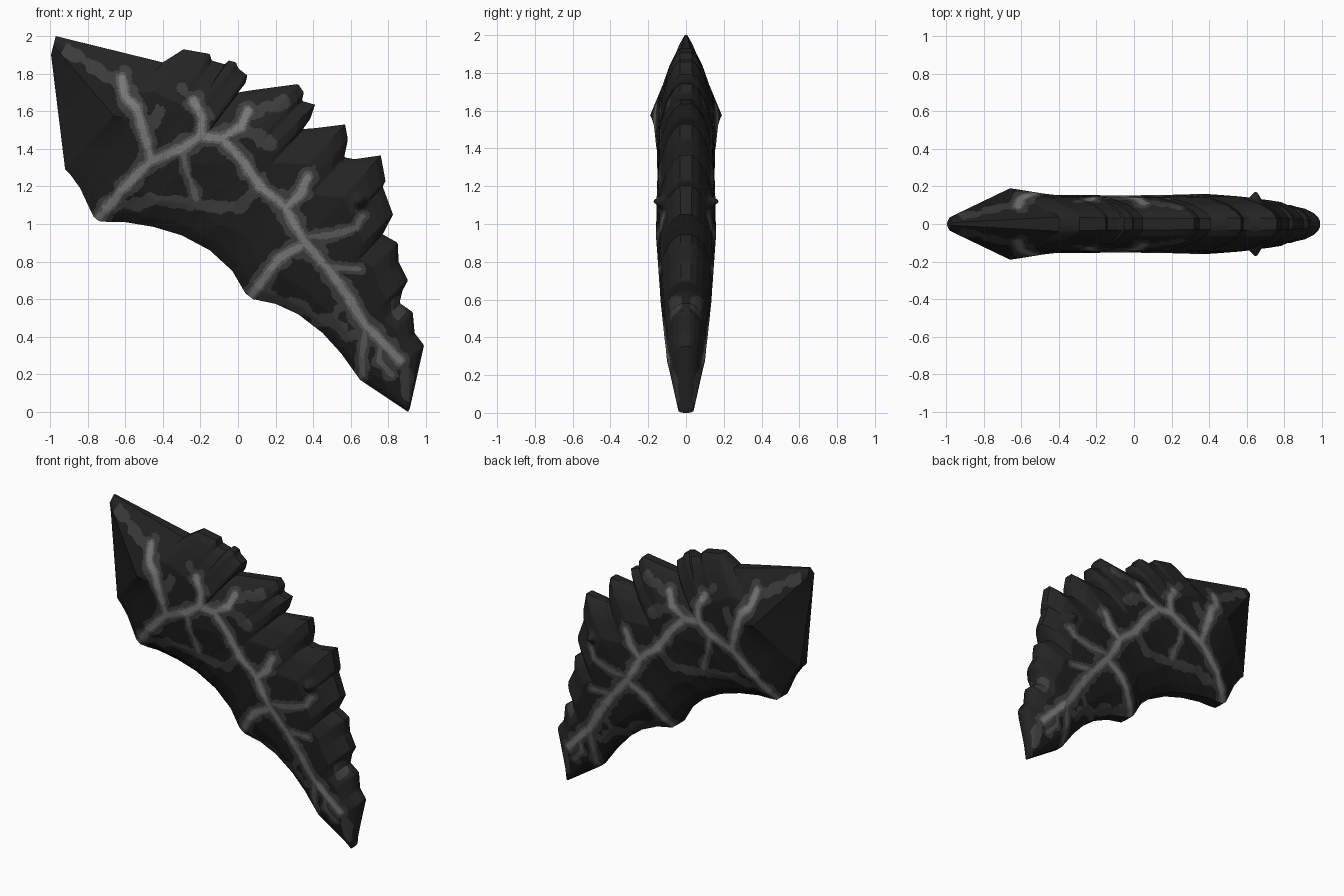
import bpy, bmesh, math
from mathutils import Vector, noise

if "Cube" in bpy.data.objects:
    bpy.data.objects.remove(bpy.data.objects["Cube"])

# ---- colours -------------------------------------------------------------
def mat(name, g):
    m = bpy.data.materials.new(name)
    m.diffuse_color = (g, g, g, 1)
    m.use_nodes = True
    m.node_tree.nodes["Principled BSDF"].inputs["Base Color"].default_value = m.diffuse_color
    return m
MATS = [mat("black", 0.0125), mat("charcoal", 0.0175), mat("dark grey", 0.045),
        mat("mid grey", 0.10), mat("light grey", 0.19)]

# ---- outline: (inner edge, outer edge, steps, half thickness at the end) ----
SECTIONS = [
    ([(-.995, 1.9), (-.92, 1.29)], [(-.97, 2.0), (-.40, 1.86)], 50, .19),
    ([(-.89, 1.26), (-.84, 1.19), (-.77, 1.04), (-.74, 1.015), (-.68, 1.01)],
     [(-.29, 1.93), (-.15, 1.905), (-.14, 1.87)], 40, .155),
    ([(-.6, 1.01), (-.45, .985), (-.3, .94)],
     [(-.07, 1.85), (-.05, 1.87), (-.01, 1.86), (0, 1.83), (.05, 1.79), (.04, 1.75), (0, 1.70),
      (.06, 1.71), (.32, 1.745), (.35, 1.70), (.34, 1.655), (.41, 1.635)], 75, .152),
    ([(-.15, .86), (-.03, .75), (.04, .63), (.08, .6)],
     [(.385, 1.56), (.345, 1.505), (.41, 1.51), (.57, 1.53), (.585, 1.45), (.565, 1.355),
      (.62, 1.345), (.76, 1.365)], 70, .16),
    ([(.2, .575), (.32, .52), (.45, .42)],
     [(.785, 1.23), (.77, 1.2), (.825, 1.05), (.77, .945), (.85, .9), (.855, .8)], 60, .135),
    ([(.55, .31), (.65, .17), (.68, .15)],
     [(.905, .7), (.875, .645), (.86, .58), (.93, .53), (.94, .42)], 45, .10),
    ([(.905, 0)], [(.99, .355), (.915, .02)], 30, .04),
]

# ---- vein lines ----------------------------------------------------------
VEINS = [
    [(-.74, 1.03), (-.62, 1.18), (-.46, 1.34), (-.30, 1.40), (-.20, 1.47), (-.08, 1.45), (.03, 1.33),
     (.12, 1.20), (.25, 1.09), (.35, .91), (.48, .76), (.58, .62), (.68, .46), (.78, .36), (.86, .28)],
    [(-.46, 1.34), (-.50, 1.48), (-.54, 1.62), (-.60, 1.68), (-.62, 1.78)],
    [(-.2, 1.47), (-.19, 1.56), (-.24, 1.66)],
    [(-.08, 1.46), (.02, 1.52), (.05, 1.60)],
    [(.25, 1.09), (.33, 1.15), (.37, 1.25)],
    [(.33, .88), (.22, .82), (.10, .66), (.07, .62)],
]
THIN = [
    [(-.3, 1.38), (-.26, 1.25), (-.22, 1.13)],
    [(.35, .93), (.50, .94), (.63, .98), (.66, 1.04)],
    [(.46, .77), (.64, .76)],
    [(.68, .46), (.66, .3), (.66, .19)],
    [(.76, .38), (.75, .27), (.82, .2)],
]
STAINS = [
    [(-.68, 1.09), (-.45, 1.12), (-.22, 1.11), (0, 1.08), (.09, 1.16)],
    [(.1, .66), (.2, .59), (.35, .56), (.42, .48), (.5, .5), (.58, .6)],
    [(.5, .5), (.58, .4), (.68, .42)],
    [(-.9, 1.93), (-.78, 1.84), (-.66, 1.77), (-.56, 1.72)],
    [(-.30, 1.71), (-.25, 1.66)], [(.05, 1.58), (.16, 1.62), (.25, 1.66)],
    [(.02, 1.5), (.1, 1.48), (.17, 1.43)], [(.9, .1), (.9, .2)],
    [(-.48, 1.5), (-.42, 1.6)], [(.86, .52), (.85, .6)],
]

def segs(lines):
    return [(a, b) for l in lines for a, b in zip(l, l[1:])]

def dist(x, z, lines):
    best = 9
    for (ax, az), (bx, bz) in lines:
        dx, dz = bx - ax, bz - az
        t = max(0, min(1, ((x - ax) * dx + (z - az) * dz) / (dx * dx + dz * dz)))
        best = min(best, (x - ax - t * dx) ** 2 + (z - az - t * dz) ** 2)
    return math.sqrt(best)

SV, ST, SS = segs(VEINS), segs(THIN), segs(STAINS)

def colour(x, z, v):
    w = noise.noise(Vector((x * 14, z * 14, 0))) * .016 + noise.noise(Vector((x * 35, z * 35, 3))) * .006
    dv, dt = dist(x, z, SV), dist(x, z, ST)
    ds = dist(x, z, SS)
    if dv < .017 + w * .5:
        return 4
    if dv < .030 + w * .7 or dt < .015 + w * .5:
        return 3
    if dv < .055 + w * 1.6 or dt < .036 + w * 1.3 or ds < .032 + w * 1.6:
        return 2
    return 1 if v > .7 else 0

def resample(pts, n):
    """n+1 points evenly spaced along a polyline"""
    P = [Vector(p) for p in pts]
    L = [(b - a).length for a, b in zip(P, P[1:])]
    out, i, acc = [], 0, 0
    for k in range(n + 1):
        d = sum(L) * k / n
        while i < len(L) - 1 and d > acc + L[i]:
            acc += L[i]
            i += 1
        out.append(P[i].lerp(P[i + 1], min(1, (d - acc) / L[i])))
    return out

def interp(tab, v):
    for (a, fa), (b, fb) in zip(tab, tab[1:]):
        if v <= b:
            return fa + (fb - fa) * (v - a) / (b - a)
    return tab[-1][1]

# cross-section: faceted tent at the head, rounded along the body
TENT = [(0, .2), (.5, 1), (1, .2)]
ROUND = [(0, .25), (.06, .5), (.18, .78), (.45, 1), (.7, .92), (.88, .65), (.96, .42), (1, .2)]

# ---- rows of (inner point, outer point, thickness, roundness) --------------
rows, t0 = [], .035
lo, up = [], []
for k, (a, b, n, t1) in enumerate(SECTIONS):
    lo, up = lo[-1:] + a, up[-1:] + b
    for i, (p, q) in enumerate(zip(resample(lo, n), resample(up, n))):
        if k and i == 0:
            continue
        f = i / n
        rows.append((p, q, t0 + (t1 - t0) * f, 0 if k == 0 else f if k == 1 else 1))
    t0 = t1

# ---- horn blade: two mirrored skins closed by a rim -------------------------
NV = 110
bm = bmesh.new()
skins = {-1: [], 1: []}
for p, q, t, r in rows:
    for s in skins:
        skins[s].append([])
    for j in range(NV + 1):
        v = j / NV
        c = p.lerp(q, v)
        h = t * (interp(TENT, v) * (1 - r) + interp(ROUND, v) * r)
        h += .05 * math.exp(-((c.x - .65) ** 2 + (c.y - 1.12) ** 2) / .0008)   # side thorn
        for s in skins:
            skins[s][-1].append(bm.verts.new((c.x, s * h, c.y)))
F, B = skins[-1], skins[1]

def face(vs, m):
    f = bm.faces.new(vs)
    f.material_index = m
    f.smooth = True

for i in range(len(rows) - 1):
    for j in range(NV):
        a, b = F[i][j].co, F[i + 1][j + 1].co
        m = colour((a.x + b.x) / 2, (a.z + b.z) / 2, j / NV)
        face((F[i][j], F[i + 1][j], F[i + 1][j + 1], F[i][j + 1]), m)
        face((B[i][j], B[i][j + 1], B[i + 1][j + 1], B[i + 1][j]), m)
    for j in (0, NV):
        face((F[i][j], F[i + 1][j], B[i + 1][j], B[i][j]), 1 if j else 0)
for i in (0, -1):
    for j in range(NV):
        face((F[i][j], F[i][j + 1], B[i][j + 1], B[i][j]), 1)
bmesh.ops.recalc_face_normals(bm, faces=bm.faces)

me = bpy.data.meshes.new("horn_blade")
bm.to_mesh(me)
bm.free()
for m in MATS:
    me.materials.append(m)
ob = bpy.data.objects.new("horn_blade", me)
bpy.context.collection.objects.link(ob)
bpy.context.view_layer.objects.active = ob
ob.select_set(True)
bpy.ops.object.shade_smooth_by_angle(angle=math.radians(35))
